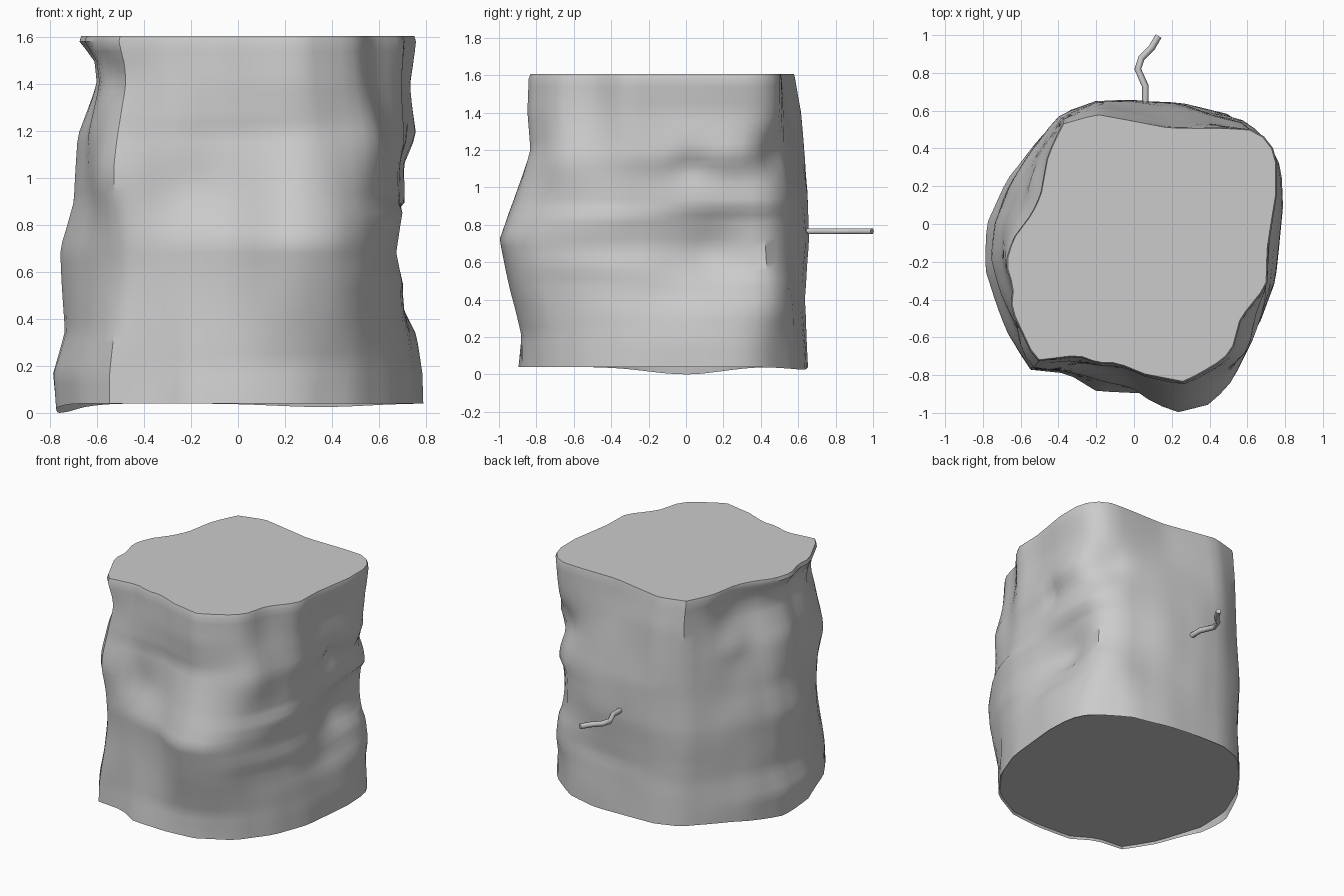
import bpy, bmesh, math
from mathutils import Vector, noise

cube = bpy.data.objects.get("Cube")
if cube:
    bpy.data.objects.remove(cube)

SIDES, LEVELS = 72, 36
CENTRE = Vector((0.0, -0.12))

# Cross-section outlines in hundredths, counter-clockwise
BASE = [(79, 10), (78, 30), (72, 42), (60, 51), (50, 58), (25, 64), (0, 65), (-20, 65), (-37, 59),
        (-52, 43), (-66, 24), (-76, 0), (-77, -25), (-67, -57), (-55, -77), (-35, -79),
        (-20, -88), (5, -89), (27, -87), (50, -75), (66, -54), (75, -30)]
WAIST = [(66, 18), (66, 42), (55, 54), (25, 63), (0, 66), (-20, 66), (-38, 58), (-55, 38), (-66, 20),
         (-74, 0), (-76, -17), (-68, -40), (-60, -60), (-49, -76), (-25, -81), (-2, -87),
         (10, -95), (23, -100), (41, -95), (52, -83), (62, -60), (67, -38), (66, -10)]
CROWN = [(77, 16), (77, 32), (74, 42), (66, 50), (50, 51), (19, 51), (-20, 58), (-38, 53), (-46, 36),
         (-50, 15), (-55, 5), (-65, -8), (-69, -21), (-65, -34), (-66, -45), (-53, -73),
         (-30, -70), (-19, -74), (-9, -74), (6, -80), (27, -84), (43, -75), (52, -68),
         (57, -50), (71, -33), (72, -13)]

# Silhouette limits by height: left, right, front, back
X_LOW = [(0, -.77), (.17, -.79), (.35, -.74), (.7, -.76), (.9, -.7), (1.18, -.68), (1.4, -.6), (1.5, -.61), (1.6, -.69)]
X_HIGH = [(0, .79), (.17, .785), (.33, .76), (.42, .72), (.68, .67), (.9, .71), (1.05, .7), (1.18, .76), (1.4, .735), (1.6, .76)]
Y_LOW = [(0, -.9), (.2, -.88), (.45, -.94), (.72, -1), (.92, -.92), (1.2, -.83), (1.4, -.85), (1.6, -.84)]
Y_HIGH = [(0, .655), (.4, .63), (.7, .66), (1, .65), (1.2, .63), (1.4, .615), (1.6, .58)]

# Knots and hollows: position, push, spread
DENTS = [((.7, .03, 1.13), -.05, .08), ((.66, .15, .65), -.06, .16),
         ((.64, .48, 1.18), -.08, .13), ((.62, .5, .4), .03, .15),
         ((.6, -.6, 1.15), .05, .17), ((-.22, -.82, .95), -.04, .15),
         ((-.56, -.7, 1), .05, .18), ((-.57, -.68, 1.42), -.05, .1),
         ((-.58, .24, 1.25), .04, .09)]


def at(table, z):
    for (z0, a), (z1, b) in zip(table, table[1:]):
        if z <= z1:
            return a + (b - a) * max(0, z - z0) / (z1 - z0)
    return table[-1][1]


def fit(values, others, tables, z):
    """Scale each side to its limit, fading away from the outermost point."""
    out = list(values)
    for table, pick, sign in zip(tables, (min, max), (-1, 1)):
        extreme = pick(values)
        spot = others[values.index(extreme)]
        grow = at(table, z) / extreme - 1
        for i, (v, o) in enumerate(zip(values, others)):
            if v * sign > 0:
                out[i] = v * (1 + grow * math.exp(-((o - spot) / .5) ** 2))
    return out


def resample(outline):
    """Points where evenly spaced rays from the centre meet the outline."""
    pts = [Vector(p) / 100 - CENTRE for p in outline]
    ring = []
    for i in range(SIDES):
        a = math.tau * i / SIDES
        ray = Vector((math.cos(a), math.sin(a)))
        hits = []
        for p, q in zip(pts, pts[1:] + pts[:1]):
            edge = q - p
            d = ray.cross(edge)
            if abs(d) > 1e-9:
                t, s = p.cross(edge) / d, p.cross(ray) / d
                if t > 0 and -1e-6 <= s <= 1 + 1e-6:
                    hits.append(t)
        ring.append(CENTRE + ray * max(hits))
    return ring


base, waist, crown = map(resample, (BASE, WAIST, CROWN))


def section(z):
    """Blend the outlines at a height and fit them to the silhouette."""
    if z < .7:
        low, high, t = base, waist, z / .7
    else:
        low, high, t = waist, crown, (z - .7) / .9
    t = t * t * (3 - 2 * t)
    ring = [p.lerp(q, t) for p, q in zip(low, high)]
    xs, ys = [p.x for p in ring], [p.y for p in ring]
    rough = math.sin(math.pi * z / 1.6)
    out = []
    for x, y in zip(fit(xs, ys, (X_LOW, X_HIGH), z), fit(ys, xs, (Y_LOW, Y_HIGH), z)):
        v = Vector((x, y, z))
        push = rough * .016 * noise.noise(Vector((x * 4, y * 4, z * 2.5)))
        for spot, depth, spread in DENTS:
            push += depth * math.exp(-((v - Vector(spot)).length / spread) ** 2)
        out.append(v + Vector((x, y, 0)).normalized() * push)
    return out


# Material
bark = bpy.data.materials.new("grey_wood")
bark.use_nodes = True
GREY = (.6, .6, .6, 1)
bark.diffuse_color = GREY
bark.node_tree.nodes["Principled BSDF"].inputs["Base Color"].default_value = GREY

# Trunk: lofted wall with a wavy lower edge, closed by flat cut ends
bm = bmesh.new()
rings = []
for k in range(LEVELS + 1):
    ring = section(.04 + (1.58 - .04) * k / LEVELS)
    if k == 0:
        for p in ring:
            p.z -= .04 * math.exp(-((p.x + .77) ** 2 + p.y ** 2) / .08)
            p.z -= .015 * math.exp(-((p.x - .35) ** 2 + (p.y - .6) ** 2) / .08)
    rings.append([bm.verts.new(p) for p in ring])


def end_ring(ring, z):
    return [bm.verts.new((v.co.x * .99, v.co.y * .99, z)) for v in ring]


rings = [end_ring(rings[0], .055)] + rings + [end_ring(rings[-1], 1.605)]
for low, high in zip(rings, rings[1:]):
    for i in range(SIDES):
        j = (i + 1) % SIDES
        bm.faces.new((low[i], low[j], high[j], high[i]))
bm.faces.new(rings[-1])
bm.faces.new(rings[0][::-1])
mesh = bpy.data.meshes.new("trunk")
bm.to_mesh(mesh)
bm.free()
trunk = bpy.data.objects.new("trunk", mesh)
bpy.context.collection.objects.link(trunk)
mesh.materials.append(bark)
bpy.context.view_layer.objects.active = trunk
trunk.select_set(True)
bpy.ops.object.shade_smooth_by_angle(angle=math.radians(40))

# Twig growing from the back
curve = bpy.data.curves.new("twig", "CURVE")
curve.dimensions = "3D"
curve.bevel_depth = .018
curve.bevel_resolution = 1
curve.use_fill_caps = True
path = [(.06, .6), (.06, .73), (.02, .82), (.04, .88), (.095, .935), (.13, .995)]
spline = curve.splines.new("POLY")
spline.points.add(len(path) - 1)
for point, (x, y) in zip(spline.points, path):
    point.co = (x, y, .765, 1)
twig = bpy.data.objects.new("twig", curve)
curve.materials.append(bark)
bpy.context.collection.objects.link(twig)
